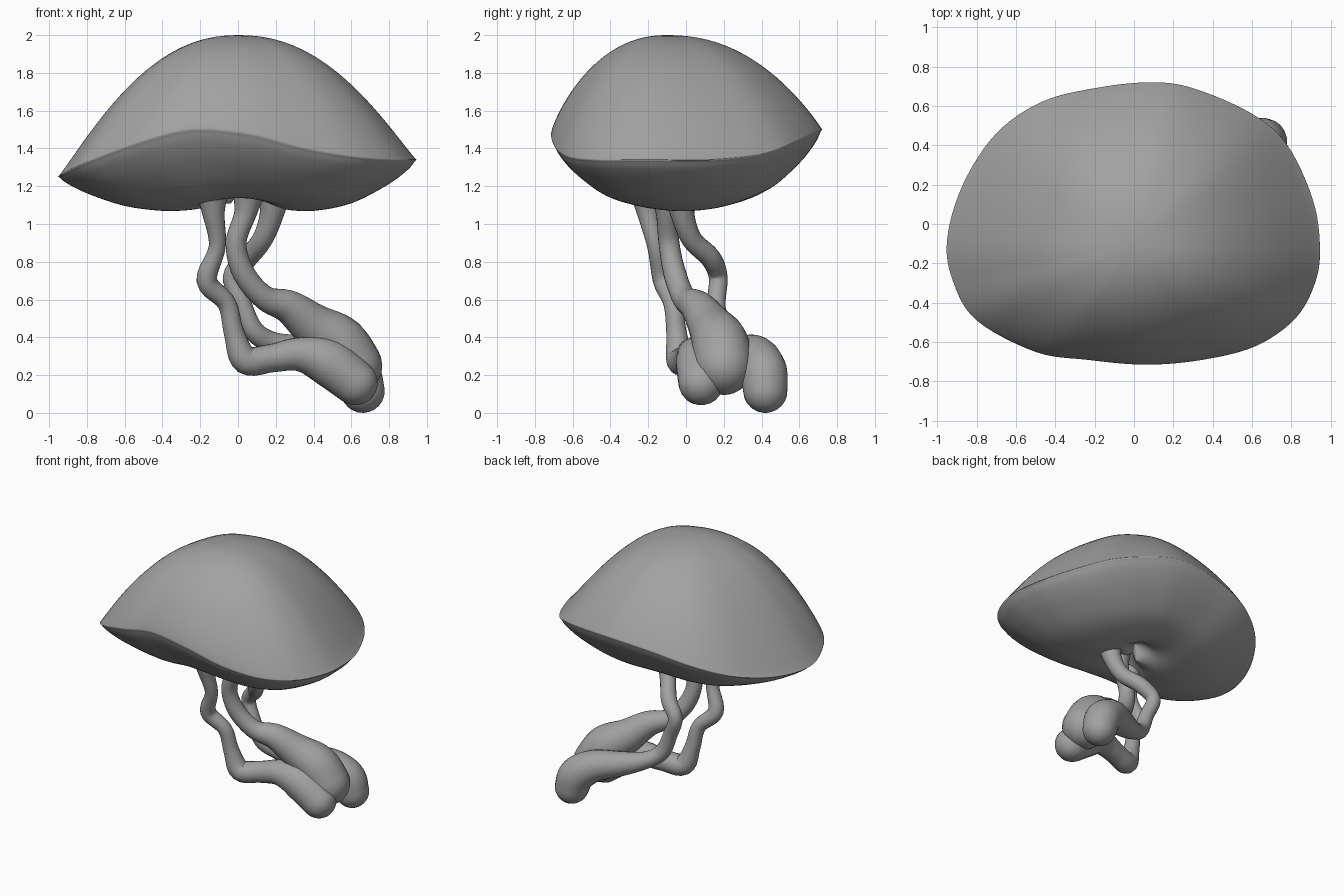
import bpy, bmesh, math
from mathutils import Vector

default = bpy.data.objects.get("Cube")
if default:
    bpy.data.objects.remove(default, do_unlink=True)

skin = bpy.data.materials.new("soft_grey")
skin.use_nodes = True
grey = (0.36, 0.36, 0.36, 1)
skin.diffuse_color = grey
skin.node_tree.nodes["Principled BSDF"].inputs["Base Color"].default_value = grey


def smooth_path(points, steps, closed=False):
    """Catmull-Rom samples through rows of any length."""
    rows = [Vector(p) for p in points]
    count = len(rows)
    pick = (lambda i: rows[i % count]) if closed else (lambda i: rows[min(max(i, 0), count - 1)])
    result = []
    for i in range(count if closed else count - 1):
        a, b, c, d = (pick(i + k) for k in (-1, 0, 1, 2))
        for s in range(steps):
            t = s / steps
            result.append(b + (c - a) * (t / 2) + (a * 2 - b * 5 + c * 4 - d) * (t * t / 2)
                          + (b * 3 - a - c * 3 + d) * (t ** 3 / 2))
    if not closed:
        result.append(rows[-1])
    return result


def loft(name, rings, start, end, crease):
    """Skin a row of rings and close both ends with a fan."""
    bm = bmesh.new()
    loops = [[bm.verts.new(p) for p in ring] for ring in rings]
    size = len(loops[0])
    for low, high in zip(loops, loops[1:]):
        for i in range(size):
            j = (i + 1) % size
            bm.faces.new((low[i], low[j], high[j], high[i]))
    for loop, tip in ((loops[0], start), (loops[-1], end)):
        pole = bm.verts.new(tip)
        for i in range(size):
            bm.faces.new((loop[i], loop[(i + 1) % size], pole))
    bmesh.ops.recalc_face_normals(bm, faces=bm.faces)
    mesh = bpy.data.meshes.new(name)
    bm.to_mesh(mesh)
    bm.free()
    mesh.materials.append(skin)
    obj = bpy.data.objects.new(name, mesh)
    bpy.context.collection.objects.link(obj)
    bpy.ops.object.select_all(action="DESELECT")
    obj.select_set(True)
    bpy.context.view_layer.objects.active = obj
    bpy.ops.object.shade_smooth_by_angle(angle=math.radians(crease))


# Bell: a wavy rim with a dome above and a shallow two-lobed bowl below
rim = smooth_path([
    (.945, -.12, 1.34), (.91, .12, 1.34), (.78, .4, 1.37), (.6, .56, 1.43),
    (.3, .69, 1.49), (.08, .72, 1.5), (-.2, .69, 1.47), (-.47, .62, 1.41),
    (-.7, .46, 1.33), (-.87, .2, 1.27), (-.95, -.08, 1.25), (-.92, -.29, 1.27),
    (-.8, -.49, 1.33), (-.5, -.65, 1.44), (-.24, -.69, 1.5), (.06, -.715, 1.475),
    (.35, -.69, 1.4), (.62, -.62, 1.355), (.82, -.48, 1.34), (.92, -.3, 1.34)], 6, True)
apex = Vector((0, -.1, 2))
hollow = Vector((0, -.02, 1.16))
bowl = smooth_path([(.04, .78), (.14, .84), (.26, .97), (.43, 1), (.64, .85),
                    (.84, .49), (.95, .2), (.99, .03)], 4)


def bowl_point(p, spread, rise):
    low = 1.07 + .07 * p.xy.normalized().y ** 2
    return Vector((*hollow.xy.lerp(p.xy, spread), p.z + (low - p.z) * rise))


def dome_point(p, spread):
    # Pinched toward the two side tips, fuller at the front
    out = p.xy.normalized()
    power = .88 + .25 * out.x ** 4 + .07 * out.y
    rise = (1 - spread ** 2.2) ** power
    return Vector((*apex.xy.lerp(p.xy, spread), p.z + (apex.z - p.z) * rise))


rings = [[bowl_point(p, *row) for p in rim] for row in bowl]
rings += [[dome_point(p, math.cos(k * math.pi / 48)) for p in rim] for k in range(24)]
loft("bell", rings, hollow, apex, 100)


def tentacle(name, stations, sides=20):
    """Sweep circles of changing radius along a path with a rounded tip."""
    path = smooth_path(stations, 6)
    centers = [Vector(p[:3]) for p in path]
    radii = [p[3] for p in path]
    heading = (centers[-1] - centers[-2]).normalized()
    last, radius = centers[-1], radii[-1]
    for k in range(1, 6):
        angle = k * math.pi / 12
        centers.append(last + heading * radius * math.sin(angle))
        radii.append(radius * math.cos(angle))
    side = Vector((1, 0, 0))
    rings = []
    for i, center in enumerate(centers):
        along = (centers[min(i + 1, len(centers) - 1)] - centers[max(i - 1, 0)]).normalized()
        side = (side - along * side.dot(along)).normalized()
        other = along.cross(side)
        turns = [k * math.tau / sides for k in range(sides)]
        rings.append([center + (side * math.cos(a) + other * math.sin(a)) * radii[i] for a in turns])
    loft(name, rings, centers[0], last + heading * radius, 180)


# Trailing arms: x, y, z, radius from the root to the swollen tip
tentacle("front_tentacle", [
    (-.14, -.21, 1.2, .1), (-.13, -.2, 1.06, .06), (-.11, -.16, .88, .045),
    (-.165, -.12, .7, .055), (-.06, -.07, .58, .05), (-.02, -.05, .42, .055),
    (.04, -.03, .28, .075), (.18, .01, .29, .075), (.32, .04, .31, .09),
    (.47, .07, .27, .125), (.62, .08, .16, .12)])
tentacle("middle_tentacle", [
    (.06, -.1, 1.2, .1), (.04, -.1, 1.06, .06), (-.01, -.09, .9, .055),
    (.03, -.06, .74, .06), (.14, -.01, .61, .065), (.27, .06, .56, .09),
    (.4, .13, .46, .12), (.53, .18, .37, .15), (.61, .2, .25, .155)])
tentacle("rear_tentacle", [
    (.19, -.03, 1.2, .1), (.18, -.02, 1.06, .065), (.13, .03, .92, .055),
    (.05, .13, .82, .055), (-.03, .17, .72, .05), (.02, .16, .58, .05),
    (.08, .17, .44, .055), (.18, .22, .37, .06), (.33, .29, .33, .085),
    (.5, .37, .3, .11), (.62, .41, .22, .125), (.66, .42, .118, .118)])
